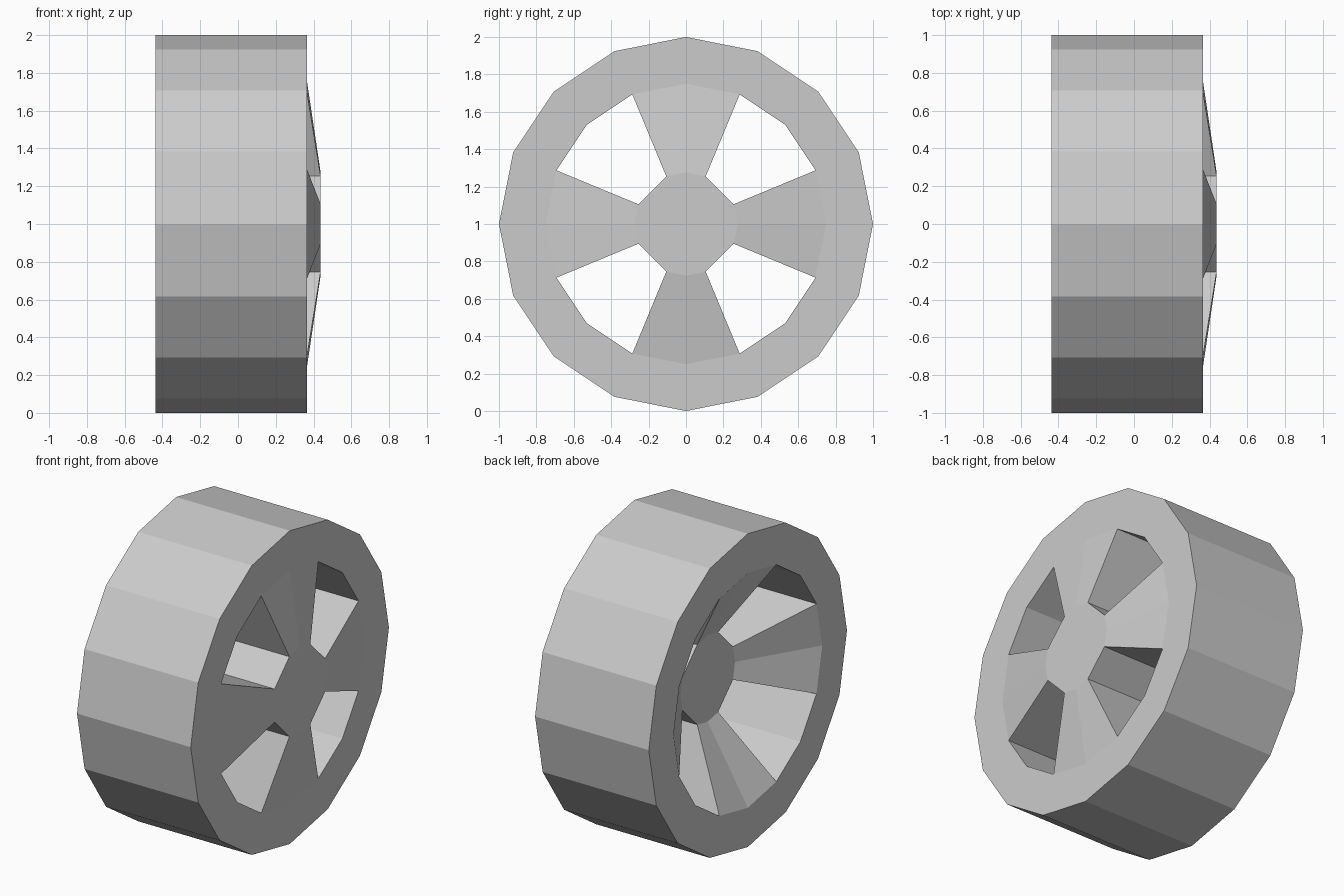
import bpy, bmesh
from math import sin, cos, pi

if "Cube" in bpy.data.objects:
    bpy.data.objects.remove(bpy.data.objects["Cube"])

SIDES = 16
R_OUT, R_IN, R_HUB = 1.0, 0.75, 0.276
RIM_B, RIM_F = -0.437, 0.366      # rim back / front planes
HUB_B, HUB_F = -0.153, 0.437      # hub back / front planes

bm = bmesh.new()


def p(r, k, x):
    a = 2 * pi * k / SIDES
    return (x, r * cos(a), 1 + r * sin(a))


def face(*pts):
    bm.faces.new([bm.verts.new(q) for q in pts])


for k in range(SIDES):
    n = k + 1
    # tread and the two flat rim rings
    face(p(R_OUT, k, RIM_B), p(R_OUT, n, RIM_B), p(R_OUT, n, RIM_F), p(R_OUT, k, RIM_F))
    for x in (RIM_B, RIM_F):
        face(p(R_OUT, k, x), p(R_OUT, n, x), p(R_IN, n, x), p(R_IN, k, x))
    if k % 4 in (1, 2):
        # inner rim wall, exposed in the windows
        face(p(R_IN, k, RIM_B), p(R_IN, n, RIM_B), p(R_IN, n, RIM_F), p(R_IN, k, RIM_F))
    else:
        # sloping front and back of the spokes
        for xr, xh in ((RIM_B, HUB_B), (RIM_F, HUB_F)):
            face(p(R_IN, k, xr), p(R_IN, n, xr), p(R_HUB, n, xh), p(R_HUB, k, xh))
    if k % 4 in (1, 3):
        # radial side walls of the spokes
        face(p(R_IN, k, RIM_B), p(R_IN, k, RIM_F), p(R_HUB, k, HUB_F), p(R_HUB, k, HUB_B))
    if k % 4 == 1:
        # hub wall at the bottom of each window
        face(p(R_HUB, k, HUB_B), p(R_HUB, k + 2, HUB_B), p(R_HUB, k + 2, HUB_F), p(R_HUB, k, HUB_F))

# hub caps
for x in (HUB_B, HUB_F):
    face(*[p(R_HUB, k, x) for k in range(SIDES) if k % 4 != 2])

bmesh.ops.remove_doubles(bm, verts=bm.verts, dist=1e-4)
bmesh.ops.recalc_face_normals(bm, faces=bm.faces)
mesh = bpy.data.meshes.new("wheel")
bm.to_mesh(mesh)
bm.free()
bpy.context.collection.objects.link(bpy.data.objects.new("wheel", mesh))
